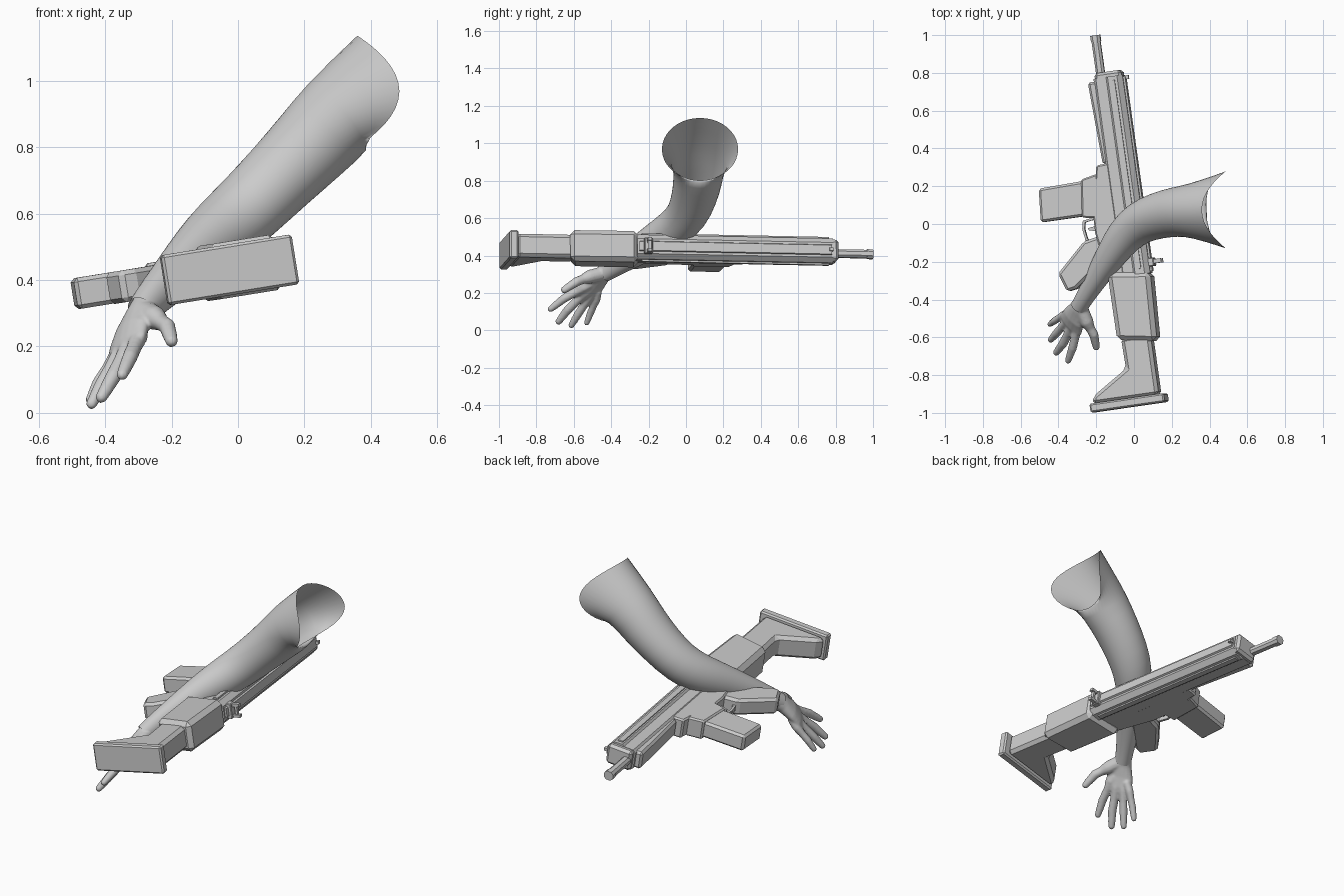
import bpy, bmesh, math
from mathutils import Vector, Matrix

if "Cube" in bpy.data.objects:
    bpy.data.objects.remove(bpy.data.objects["Cube"])

grey = bpy.data.materials.new("plain grey")
grey.diffuse_color = (0.6, 0.6, 0.6, 1)
grey.use_nodes = True
grey.node_tree.nodes["Principled BSDF"].inputs["Base Color"].default_value = grey.diffuse_color

# Rifle frame: u = rifle up, a = muzzle direction, s = rifle side (almost world z)
a = Vector((-0.139, 0.99, -0.02)).normalized()
u = Vector((0.966, 0.136, 0.156))
u = (u - a * u.dot(a)).normalized()
s = u.cross(a)
RIFLE = Matrix((u, a, s)).transposed().to_4x4()
RIFLE.translation = (0, 0, 0.437)


def finish(name, bm, matrix=None):
    bmesh.ops.recalc_face_normals(bm, faces=bm.faces)
    me = bpy.data.meshes.new(name)
    bm.to_mesh(me)
    bm.free()
    ob = bpy.data.objects.new(name, me)
    bpy.context.collection.objects.link(ob)
    me.materials.append(grey)
    if matrix:
        ob.matrix_world = matrix
    return ob


def extrude(name, lower, upper, bevel=0):
    bm = bmesh.new()
    lo = [bm.verts.new(p) for p in lower]
    hi = [bm.verts.new(p) for p in upper]
    n = len(lo)
    bm.faces.new(lo)
    bm.faces.new(hi)
    for i in range(n):
        j = (i + 1) % n
        bm.faces.new((lo[i], lo[j], hi[j], hi[i]))
    ob = finish(name, bm, RIFLE)
    if bevel:
        m = ob.modifiers.new("chamfer", 'BEVEL')
        m.width, m.segments, m.limit_method = bevel, 1, 'ANGLE'
    return ob


def plate(name, profile, half, bevel=0, mid=0):
    """Side profile in (u, a), thickened along s."""
    return extrude(name, [(x, y, mid - half) for x, y in profile],
                   [(x, y, mid + half) for x, y in profile], bevel)


def rail(name, half_section, a0, a1):
    """Half cross-section in (u, s), mirrored and run along the rifle."""
    sec = half_section + [(x, -z) for x, z in reversed(half_section)]
    return extrude(name, [(x, a0, z) for x, z in sec], [(x, a1, z) for x, z in sec])


def box(name, u0, u1, a0, a1, half, bevel=0, mid=0):
    return plate(name, [(u0, a0), (u1, a0), (u1, a1), (u0, a1)], half, bevel, mid)


# Stock
box("butt_plate", -0.36, 0.042, -0.957, -0.91, 0.076, 0.008)
plate("stock", [(0.012, -0.915), (0.012, -0.59), (-0.147, -0.59), (-0.143, -0.752),
                (-0.335, -0.872), (-0.35, -0.915)], 0.063, 0.018)
plate("cheek_housing", [(0.045, -0.632), (0.06, -0.265), (-0.168, -0.237), (-0.166, -0.597)],
      0.084, 0.024)
# Receiver and handguard
plate("lower_receiver", [(0.0, -0.26), (0.0, 0.33), (-0.105, 0.337), (-0.15, 0.333),
                         (-0.16, 0.274), (-0.2, 0.2), (-0.205, -0.02), (-0.168, -0.26)], 0.056, 0.008)
rail("upper_receiver", [(0.056, 0.04), (0.03, 0.066), (-0.02, 0.07), (-0.03, 0.06),
                        (-0.085, 0.06), (-0.1, 0.045)], -0.27, 0.79)
rail("top_rail", [(0.066, 0.024), (0.05, 0.03)], -0.26, 0.78)
plate("handguard", [(-0.07, 0.335), (-0.115, 0.335), (-0.134, 0.775), (-0.07, 0.775)], 0.05, 0.012)
for side in (-1, 1):
    box("side_rib", -0.012, 0.016, -0.24, 0.77, 0.006, 0, side * 0.07)
box("front_cap", -0.092, 0.052, 0.775, 0.818, 0.058, 0.014)
# Barrel
rail("barrel", [(-0.042, 0.01), (-0.054, 0.022), (-0.076, 0.022), (-0.088, 0.01)], 0.8, 1.0)
rail("muzzle", [(-0.039, 0.012), (-0.052, 0.025), (-0.078, 0.025), (-0.091, 0.012)], 0.985, 1.018)
# Sights
box("rear_sight_base", 0.05, 0.082, -0.235, -0.19, 0.042, 0.004)
for side in (-1, 1):
    box("rear_sight_ear", 0.075, 0.122, -0.222, -0.2, 0.008, 0, side * 0.03)
box("rear_sight_bridge", 0.095, 0.108, -0.22, -0.202, 0.026)
box("front_sight", 0.05, 0.082, 0.765, 0.785, 0.008)
# Magazine
plate("magazine_well", [(-0.15, 0.29), (-0.24, 0.272), (-0.264, 0.072), (-0.15, 0.05)], 0.056, 0.008)
plate("magazine", [(-0.2, 0.264), (-0.474, 0.256), (-0.488, 0.078), (-0.2, 0.078)], 0.047, 0.012)
# Pistol grip, trigger and guard
plate("pistol_grip", [(-0.15, -0.03), (-0.275, -0.055), (-0.435, -0.205), (-0.4, -0.305),
                      (-0.35, -0.297), (-0.15, -0.15)], 0.048, 0.014)
guard = [(-0.2, 0.06), (-0.262, 0.05), (-0.27, 0.01), (-0.262, -0.045), (-0.235, -0.068)]
for p, q in zip(guard, guard[1:]):
    d = (Vector(q) - Vector(p)).normalized() * 0.006
    n = Vector((-d.y, d.x))
    p, q = Vector(p) - d, Vector(q) + d
    plate("trigger_guard", [tuple(p + n), tuple(q + n), tuple(q - n), tuple(p - n)], 0.014)
plate("trigger", [(-0.2, 0.02), (-0.245, 0.012), (-0.245, 0.002), (-0.2, -0.012)], 0.008)


def tube(bm, rings, segs, axis=None, cap=True):
    """Loft of ellipses; each ring is (centre, width radius, depth radius)."""
    loops = []
    for i, (c, r1, r2) in enumerate(rings):
        t = Vector(rings[min(i + 1, len(rings) - 1)][0]) - Vector(rings[max(i - 1, 0)][0])
        t.normalize()
        w = Vector(axis) if axis else t.cross(Vector((0, 0, 1)))
        w = (w - t * w.dot(t)).normalized()
        d = t.cross(w)
        loops.append([bm.verts.new(Vector(c) + w * r1 * math.cos(k) + d * r2 * math.sin(k))
                      for k in (2 * math.pi * j / segs for j in range(segs))])
    for A, B in zip(loops, loops[1:]):
        for j in range(segs):
            k = (j + 1) % segs
            bm.faces.new((A[j], A[k], B[k], B[j]))
    if cap:
        bm.faces.new(loops[0])
        bm.faces.new(loops[-1])
    return loops


def smooth(ob):
    for p in ob.data.polygons:
        p.use_smooth = True


# Arm: hollow, with an open saddle-shaped shoulder edge
SEGS = 20
bm = bmesh.new()
loops = tube(bm, [((0.36, 0.075, 0.97), 0.2, 0.17), ((0.305, 0.07, 0.895), 0.142, 0.14),
                  ((0.22, 0.065, 0.805), 0.133, 0.128), ((0.125, 0.045, 0.71), 0.125, 0.118),
                  ((0.03, 0.01, 0.615), 0.116, 0.112), ((-0.05, -0.06, 0.545), 0.102, 0.108),
                  ((-0.12, -0.16, 0.485), 0.083, 0.095), ((-0.2, -0.29, 0.405), 0.062, 0.074),
                  ((-0.265, -0.395, 0.337), 0.048, 0.058), ((-0.29, -0.44, 0.305), 0.046, 0.05)],
             SEGS, cap=False)
for j, v in enumerate(loops[0]):
    k = 2 * math.pi * j / SEGS
    c = math.cos(k)
    v.co = (0.355 + 0.135 * c * c, 0.075 + 0.207 * c, 0.968 - 0.17 * math.sin(k))
arm = finish("arm", bm)
arm.modifiers.new("round", 'SUBSURF').levels = 1
smooth(arm)

# Hand: palm, fingers and thumb fused into one skin
bm = bmesh.new()
tube(bm, [((-0.272, -0.41, 0.328), 0.045, 0.045), ((-0.295, -0.45, 0.295), 0.052, 0.04),
          ((-0.318, -0.495, 0.25), 0.072, 0.036), ((-0.333, -0.53, 0.205), 0.082, 0.03),
          ((-0.34, -0.55, 0.18), 0.07, 0.02)], 16, axis=(0.085, -0.08, 0.06))
fingers = [  # knuckle, middle joint, tip
    ((-0.298, -0.545, 0.23), (-0.325, -0.655, 0.168), (-0.353, -0.735, 0.105)),
    ((-0.328, -0.54, 0.2), (-0.375, -0.632, 0.11), (-0.418, -0.69, 0.035)),
    ((-0.355, -0.515, 0.18), (-0.41, -0.578, 0.085), (-0.447, -0.62, 0.015)),
    ((-0.37, -0.48, 0.165), (-0.42, -0.512, 0.09), (-0.45, -0.535, 0.028)),
    ((-0.25, -0.52, 0.285), (-0.213, -0.585, 0.26), (-0.197, -0.665, 0.207))]
for i, (p, q, r) in enumerate(fingers):
    p, q, r = Vector(p), Vector(q), Vector(r)
    f = (1.05, 1.08, 1.0, 0.88, 1.15)[i]
    root = Vector((-0.285, -0.44, 0.305)) if i == 4 else p.lerp(Vector((-0.3, -0.46, 0.28)), 0.4)
    stops = [(root, 0.026), (p, 0.026), (p.lerp(q, 0.5), 0.022), (q, 0.022),
             (q.lerp(r, 0.55), 0.019), (q.lerp(r, 0.9), 0.016), (r, 0.007)]
    if i == 4:
        stops[0], stops[1] = (root, 0.034), (p, 0.032)
    tube(bm, [(tuple(c), rad * f, rad * f) for c, rad in stops], 12)
hand = finish("hand", bm)
m = hand.modifiers.new("fuse", 'REMESH')
m.mode, m.voxel_size, m.use_smooth_shade = 'VOXEL', 0.006, True
m = hand.modifiers.new("soften", 'SMOOTH')
m.factor, m.iterations = 0.5, 4
smooth(hand)
